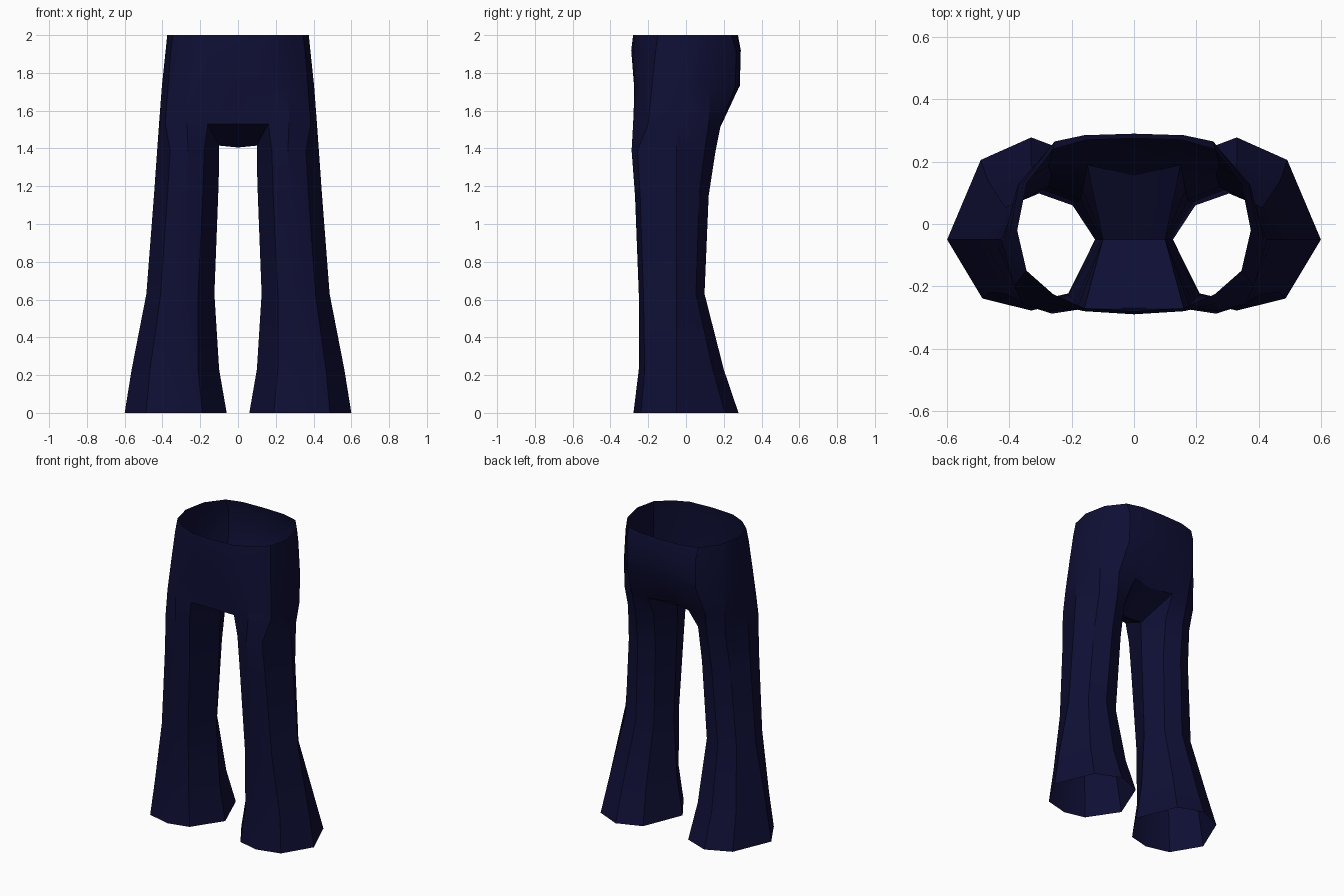
import bpy, bmesh, math

cube = bpy.data.objects.get("Cube")
if cube:
    bpy.data.objects.remove(cube, do_unlink=True)

navy = bpy.data.materials.new("navy_cloth")
navy.use_nodes = True
colour = (0.0045, 0.0045, 0.035, 1)
navy.diffuse_color = colour
navy.node_tree.nodes["Principled BSDF"].inputs["Base Color"].default_value = colour

SIDE_Y = -0.05

# Hip half-rings: height, front centre y, back centre y, then points front to back
hips = [
    (2.00, -0.28, 0.275, [(.16, -.27), (.26, -.225), (.345, -.15), (.375, -.02),
                          (.345, .13), (.26, .24), (.155, .27)]),
    (1.92, -0.29, 0.29, [(.16, -.28), (.26, -.24), (.355, -.16), (.383, -.03),
                         (.355, .135), (.255, .265), (.16, .285)]),
    (1.73, -0.275, 0.285, [(.16, -.272), (.265, -.255), (.37, -.18), (.403, -.05),
                           (.37, .13), (.255, .262), (.16, .283)]),
    (1.53, -0.27, 0.155, [(.16, -.272), (.27, -.28), (.385, -.2), (.418, -.05),
                          (.375, .12), (.275, .185), (.15, .19)]),
]

# Leg rings: height, inner x, outer x, front y, back y
legs = [
    (1.39, 0.10, 0.428, -0.288, 0.157),
    (1.15, 0.105, 0.445, -0.27, 0.12),
    (0.63, 0.125, 0.485, -0.25, 0.098),
    (0.23, 0.10, 0.563, -0.25, 0.20),
    (0.00, 0.06, 0.60, -0.278, 0.278),
]


def leg_ring(z, x0, x1, yf, yb):
    """Eight points, front inner round to the inseam."""
    def x(u):
        return x0 + u * (x1 - x0)

    def y(v):
        return yf + v * (yb - yf)
    return [(x(.24), y(.06), z), (x(.5), yf, z), (x(.79), y(.07), z), (x1, SIDE_Y, z),
            (x(.80), y(.87), z), (x(.5), yb, z), (x(.2), y(.89), z),
            (x0, SIDE_Y, min(z, 1.31))]


bm = bmesh.new()


def loop(points):
    return [bm.verts.new(p) for p in points]


def bridge(upper, lower, closed=False):
    n = len(upper)
    for i in range(n if closed else n - 1):
        j = (i + 1) % n
        bm.faces.new((upper[i], lower[i], lower[j], upper[j]))


# Waist and seat
hip_loops = [loop([(0, yf, z)] + [(x, y, z) for x, y in pts] + [(0, yb, z)])
             for z, yf, yb, pts in hips]
for upper, lower in zip(hip_loops, hip_loops[1:]):
    bridge(upper, lower)

# Crotch gusset, dipping between the legs
bottom = hip_loops[-1]
gusset_mid, gusset_side = loop([(0, SIDE_Y, 1.405), (.10, SIDE_Y, 1.415)])
bm.faces.new((bottom[0], gusset_mid, gusset_side, bottom[1]))
bm.faces.new((gusset_mid, bottom[-1], bottom[-2], gusset_side))

# Flared leg
previous = bottom[1:-1] + [gusset_side]
for ring in legs:
    current = loop(leg_ring(*ring))
    bridge(previous, current, closed=True)
    previous = current

bmesh.ops.recalc_face_normals(bm, faces=bm.faces)
# Outside faces point outwards
widest = max(bm.faces, key=lambda f: f.calc_center_median().x)
if widest.normal.x < 0:
    bmesh.ops.reverse_faces(bm, faces=bm.faces)

mesh = bpy.data.meshes.new("trousers")
bm.to_mesh(mesh)
bm.free()
mesh.materials.append(navy)
trousers = bpy.data.objects.new("trousers", mesh)
bpy.context.collection.objects.link(trousers)

bpy.ops.object.select_all(action='DESELECT')
trousers.select_set(True)
bpy.context.view_layer.objects.active = trousers
bpy.ops.object.shade_smooth_by_angle(angle=math.radians(30))

# Other half
mirror = trousers.modifiers.new("other_half", 'MIRROR')
mirror.use_axis[0] = True
mirror.use_clip = True
